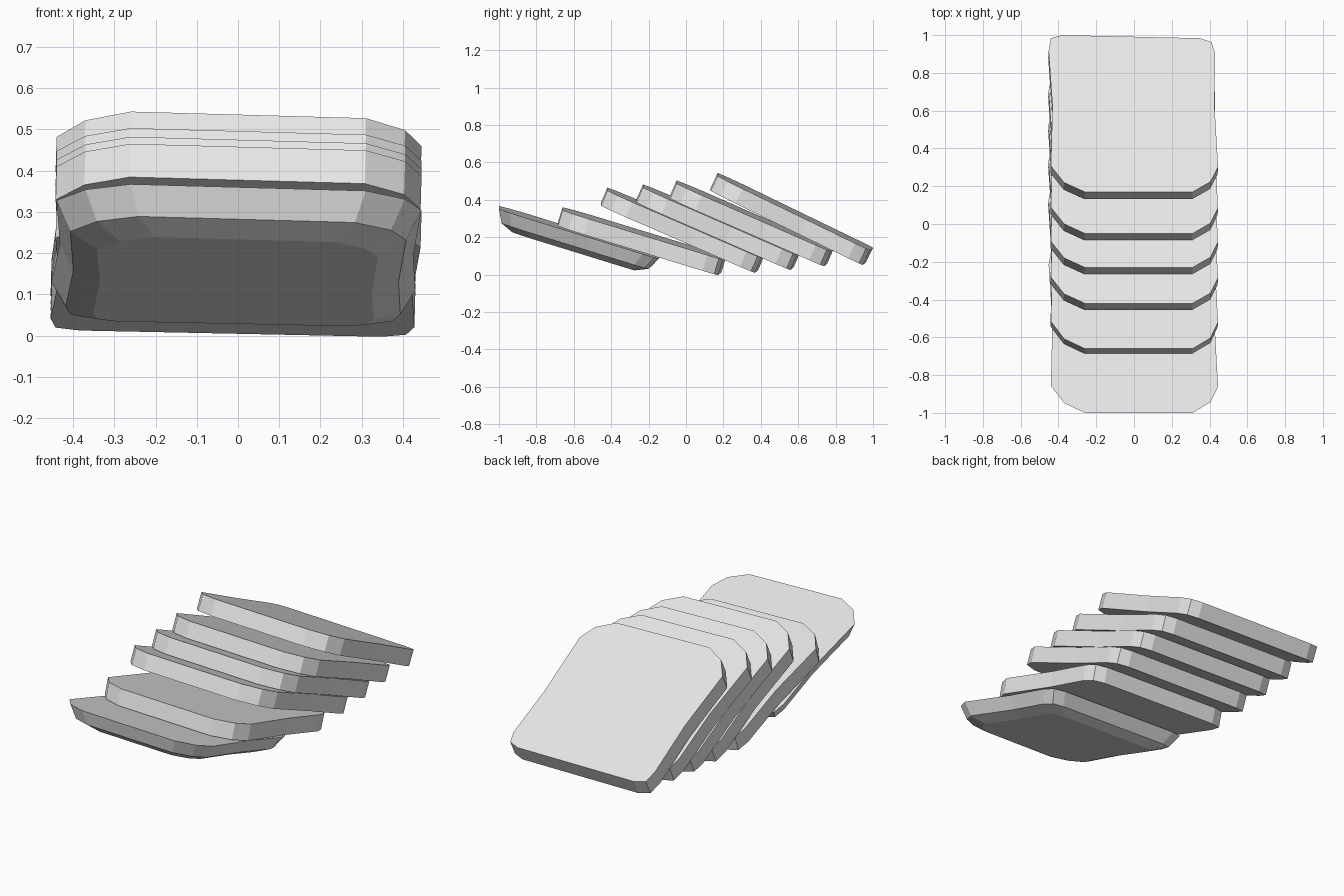
import bpy
import bmesh
from mathutils import Vector

cube = bpy.data.objects.get("Cube")
if cube:
    bpy.data.objects.remove(cube, do_unlink=True)

# Single pale grey material
grey = bpy.data.materials.new("pale_grey")
grey.use_nodes = True
colour = (0.8, 0.8, 0.8, 1)
grey.diffuse_color = colour
grey.node_tree.nodes["Principled BSDF"].inputs["Base Color"].default_value = colour

# Slab outline: x, and fraction of the length from front to back
OUTLINE = [
    (-0.26, 0), (0.31, 0), (0.405, 0.065), (0.445, 0.16), (0.425, 0.57),
    (0.43, 0.885), (0.41, 0.955), (0.35, 0.98), (-0.38, 1), (-0.44, 0.98),
    (-0.452, 0.9), (-0.432, 0.55), (-0.44, 0.165), (-0.37, 0.06),
]
ROLL = -0.028  # slight sideways lean

PLAIN = [(0, 1), (0.088, 1)]
CHAMFERED = [(0, 1), (0.07, 0.92), (0.1, 0.77)]


def slab(name, front, back, layers):
    """Loft the outline through (depth, scale) layers below the top face.
    front and back are the (y, z) ends of the top face."""
    start = Vector((0, *front))
    along = Vector((0, *back)) - start
    across = Vector((1, 0, ROLL))
    normal = across.cross(along).normalized()
    bm = bmesh.new()
    rings = []
    for depth, scale in layers:
        ring = []
        for x, v in OUTLINE:
            x, v = x * scale, 0.5 + (v - 0.5) * scale
            p = start + across * x + along * v - normal * depth
            p.z += ROLL * 0.26
            ring.append(bm.verts.new(p))
        rings.append(ring)
    bm.faces.new(rings[0])
    bm.faces.new(rings[-1][::-1])
    n = len(OUTLINE)
    for a, b in zip(rings, rings[1:]):
        for i in range(n):
            j = (i + 1) % n
            bm.faces.new((a[j], a[i], b[i], b[j]))
    bmesh.ops.recalc_face_normals(bm, faces=bm.faces)
    mesh = bpy.data.meshes.new(name)
    bm.to_mesh(mesh)
    bm.free()
    mesh.materials.append(grey)
    bpy.context.collection.objects.link(bpy.data.objects.new(name, mesh))


# Fanned stack, from the lowest slab to the highest
slab("bottom_slab", (-1.0, 0.367), (-0.13, 0.098), CHAMFERED)
slab("second_slab", (-0.66, 0.36), (0.215, 0.093), PLAIN)
slab("third_slab", (-0.42, 0.465), (0.42, 0.1), PLAIN)
slab("fourth_slab", (-0.23, 0.482), (0.61, 0.115), PLAIN)
slab("fifth_slab", (-0.05, 0.503), (0.79, 0.135), PLAIN)
slab("top_slab", (0.17, 0.543), (1.0, 0.14), PLAIN)
